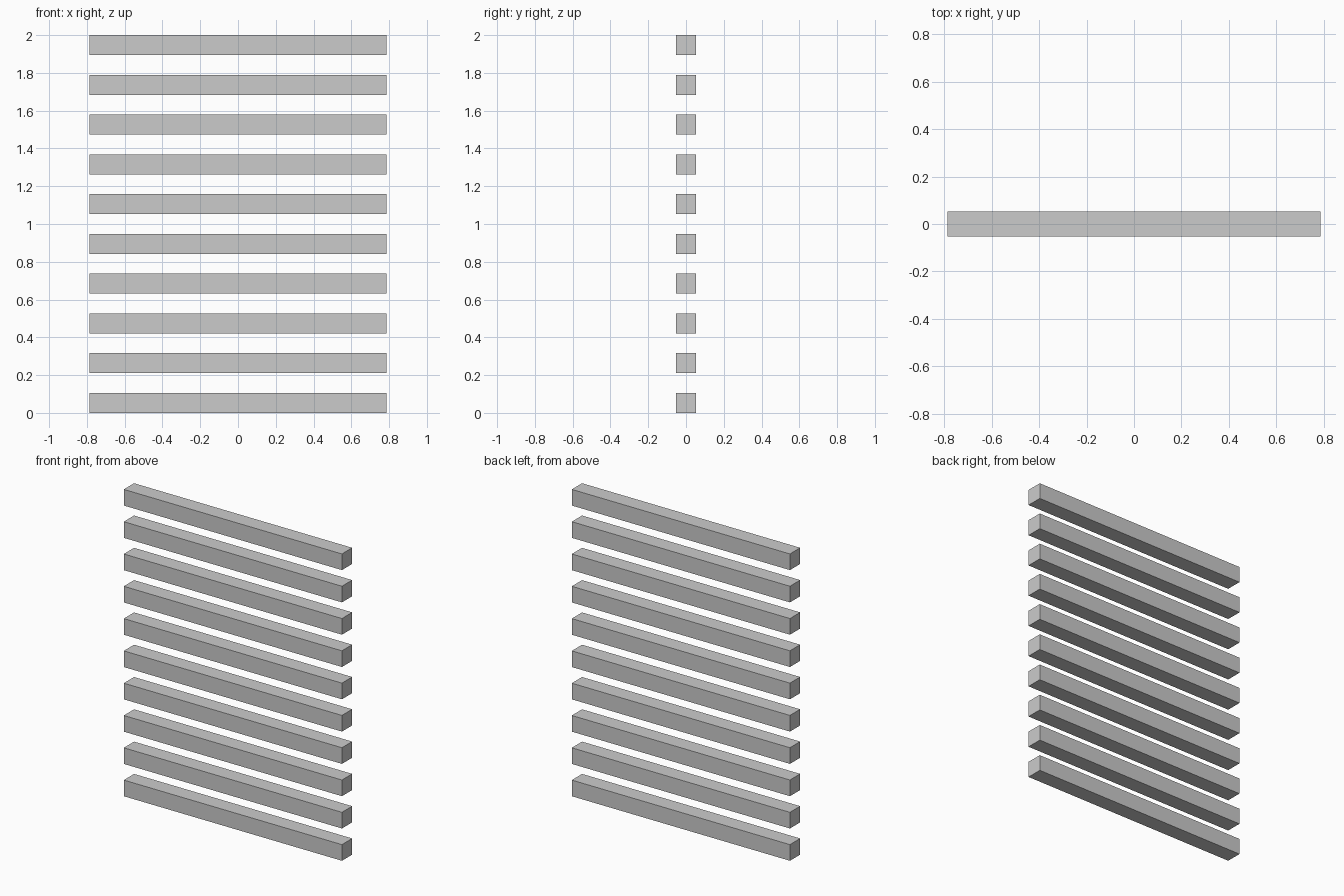
import bpy

if "Cube" in bpy.data.objects:
    bpy.data.objects.remove(bpy.data.objects["Cube"])

COUNT = 10
LENGTH = 1.573
SIDE = 2 / 19           # bar thickness equals the gap between bars
PITCH = 2 * SIDE


def add_box(name, size, location):
    bpy.ops.mesh.primitive_cube_add(size=1, location=location)
    obj = bpy.context.object
    obj.name = name
    obj.scale = size
    bpy.ops.object.transform_apply(location=False, rotation=False, scale=True)
    return obj


# Stack of identical horizontal slats
for i in range(COUNT):
    add_box(f"slat_{i + 1}", (LENGTH, SIDE, SIDE), (0, 0, SIDE / 2 + i * PITCH))
